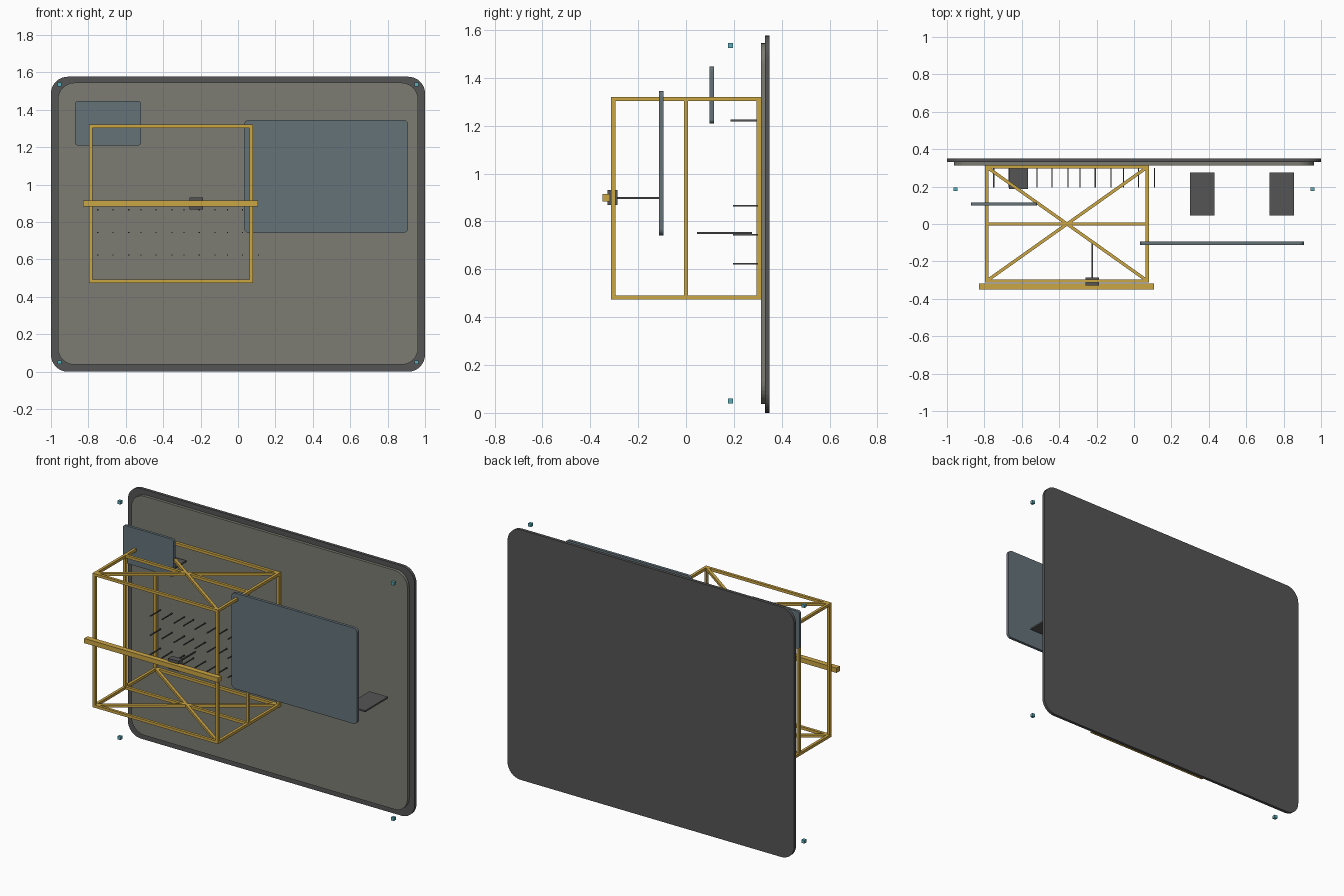
import bpy, bmesh, math
from mathutils import Vector

if "Cube" in bpy.data.objects:
    bpy.data.objects.remove(bpy.data.objects["Cube"])


def material(name, rgb):
    m = bpy.data.materials.new(name)
    m.diffuse_color = (*rgb, 1)
    m.use_nodes = True
    m.node_tree.nodes["Principled BSDF"].inputs["Base Color"].default_value = m.diffuse_color
    return m


DARK = material("dark_grey", (0.09, 0.09, 0.09))
PLATE = material("warm_grey", (0.2, 0.2, 0.17))
GOLD = material("gold", (0.6, 0.38, 0.06))
BLUE = material("blue_grey", (0.13, 0.17, 0.19))
CYAN = material("cyan", (0.1, 0.42, 0.5))


def finish(name, bm, mat):
    bmesh.ops.recalc_face_normals(bm, faces=bm.faces)
    me = bpy.data.meshes.new(name)
    bm.to_mesh(me)
    bm.free()
    me.materials.append(mat)
    ob = bpy.data.objects.new(name, me)
    bpy.context.collection.objects.link(ob)
    return ob


def box(name, x, y, z, mat):
    """Box from (min, max) pairs."""
    bm = bmesh.new()
    bmesh.ops.create_cube(bm, size=1)
    for v in bm.verts:
        v.co = [(a + b) / 2 + c * (b - a) for (a, b), c in zip((x, y, z), v.co)]
    return finish(name, bm, mat)


def rounded_panel(name, x, y, z, r, mat, seg=8):
    """Upright plate with rounded corners."""
    bm = bmesh.new()
    verts = []
    corners = [(x[1] - r, z[1] - r), (x[0] + r, z[1] - r),
               (x[0] + r, z[0] + r), (x[1] - r, z[0] + r)]
    for i, (cx, cz) in enumerate(corners):
        for k in range(seg + 1):
            a = (i + k / seg) * math.pi / 2
            verts.append(bm.verts.new((cx + r * math.cos(a), y[0], cz + r * math.sin(a))))
    face = bm.faces.new(verts)
    ext = bmesh.ops.extrude_face_region(bm, geom=[face], use_keep_orig=True)
    moved = [g for g in ext["geom"] if isinstance(g, bmesh.types.BMVert)]
    bmesh.ops.translate(bm, verts=moved, vec=(0, y[1] - y[0], 0))
    return finish(name, bm, mat)


def bar(name, a, b, t, mat):
    """Square bar between two points."""
    a, b = Vector(a), Vector(b)
    d = b - a
    bm = bmesh.new()
    bmesh.ops.create_cube(bm, size=1)
    bmesh.ops.scale(bm, verts=bm.verts, vec=(d.length + (t if d.x * d.y == 0 else 0), t, t))
    ob = finish(name, bm, mat)
    ob.location = (a + b) / 2
    ob.rotation_mode = 'QUATERNION'
    if abs(d.z) > 1e-6:
        ob.rotation_quaternion = (math.cos(math.pi / 4), 0, -math.sin(math.pi / 4), 0)
    else:
        ob.rotation_quaternion = (math.cos(math.atan2(d.y, d.x) / 2), 0, 0,
                                  math.sin(math.atan2(d.y, d.x) / 2))
    return ob


# Back board and inner plate
rounded_panel("back_board", (-1, 1), (0.331, 0.35), (0, 1.577), 0.09, DARK)
rounded_panel("inner_plate", (-0.963, 0.963), (0.313, 0.333), (0.037, 1.545), 0.09, PLATE)

# Open cage
X0, X1, Y, Z0, Z1, T = -0.787, 0.071, 0.304, 0.483, 1.312, 0.017
for z in (Z0, Z1):
    for y in (-Y, 0, Y):
        bar("cage_cross_rail", (X0, y, z), (X1, y, z), T, GOLD)
    for x in (X0, X1):
        bar("cage_side_rail", (x, -Y, z), (x, Y, z), T, GOLD)
    bar("cage_diagonal", (X0, -Y, z), (X1, Y, z), T, GOLD)
    bar("cage_diagonal", (X0, Y, z), (X1, -Y, z), T, GOLD)
for x in (X0, X1):
    for y in (-Y, 0, Y):
        bar("cage_post", (x, y, Z0), (x, y, Z1), T, GOLD)

# Front beam with carriage and probe rod
box("front_beam", (-0.828, 0.107), (-0.35, -0.317), (0.884, 0.914), GOLD)
box("carriage", (-0.258, -0.186), (-0.328, -0.286), (0.868, 0.932), DARK)
box("probe_rod", (-0.226, -0.218), (-0.286, -0.105), (0.895, 0.903), DARK)

# Hanging panels
rounded_panel("large_panel", (0.032, 0.91), (-0.112, -0.094), (0.742, 1.346), 0.027, BLUE)
rounded_panel("small_panel", (-0.872, -0.518), (0.099, 0.116), (1.21, 1.447), 0.016, BLUE)

# Flat shelf brackets
for x in (0.365, 0.79):
    box("large_bracket", (x - 0.065, x + 0.065), (0.046, 0.275), (0.747, 0.757), DARK)
box("small_bracket", (-0.668, -0.568), (0.187, 0.296), (1.217, 1.227), DARK)

# Rows of pins in front of the plate
for z in (0.624, 0.745, 0.866):
    for group in range(4):
        for off in (0, 0.081, 0.166):
            x = -0.75 + 0.231 * group + off
            box("pin", (x - 0.003, x + 0.003), (0.196, 0.3), (z - 0.003, z + 0.003), DARK)

# Corner markers
for x in (-0.954, 0.954):
    for z in (0.05, 1.535):
        box("corner_marker", (x - 0.01, x + 0.01), (0.176, 0.196), (z - 0.01, z + 0.01), CYAN)
